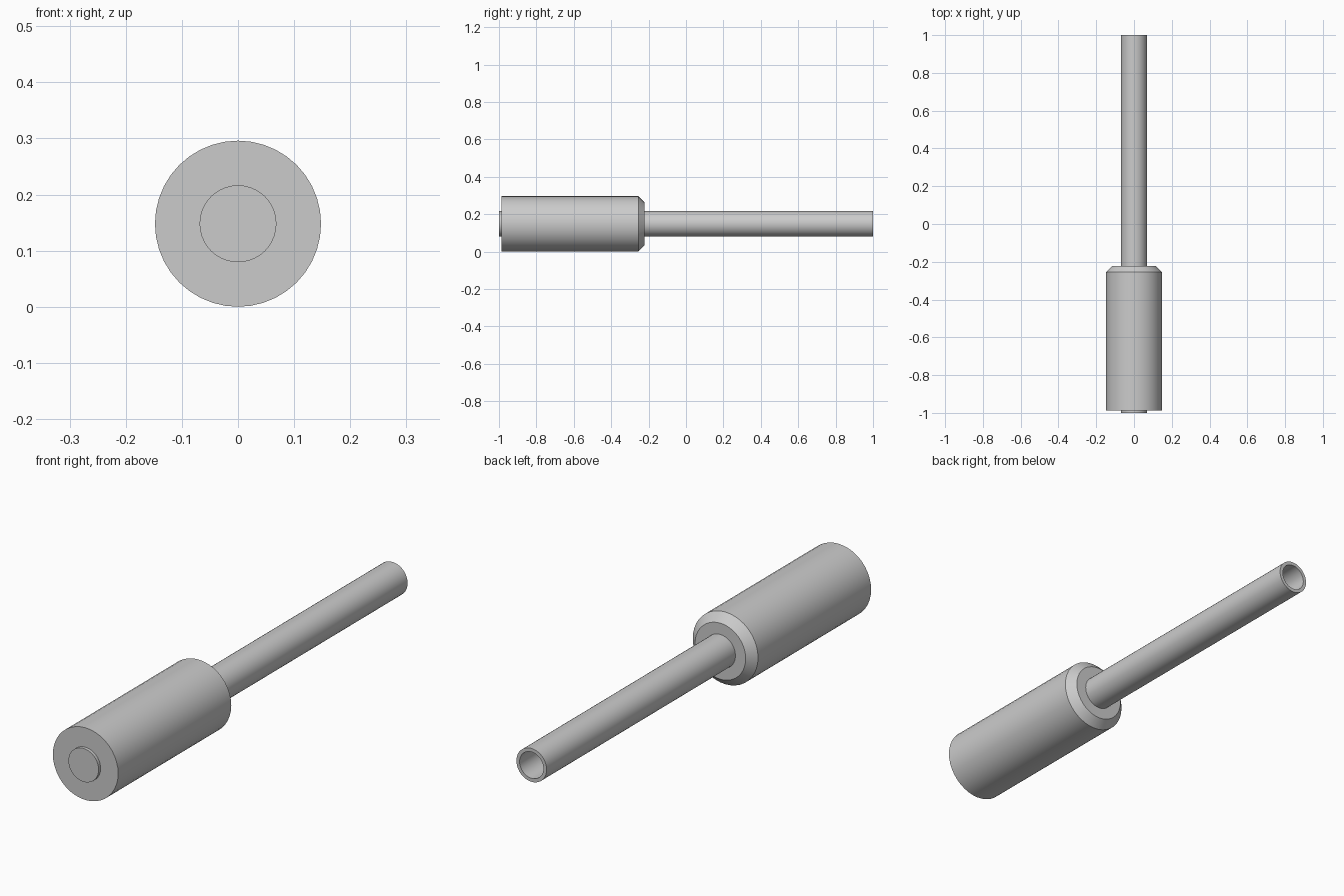
import bpy
import math

cube = bpy.data.objects.get("Cube")
if cube:
    bpy.data.objects.remove(cube, do_unlink=True)

AXIS_Z = 0.148
SIDES = 40

grey = bpy.data.materials.new("plain grey")
grey.use_nodes = True
colour = (0.6, 0.6, 0.6, 1)
grey.diffuse_color = colour
grey.node_tree.nodes["Principled BSDF"].inputs["Base Color"].default_value = colour


def lathe(name, profile):
    """Turn a (radius, y) profile around the long axis; radius 0 closes an end."""
    verts, faces, rings = [], [], []
    for r, y in profile:
        count = SIDES if r > 0 else 1
        rings.append(range(len(verts), len(verts) + count))
        for i in range(count):
            a = math.tau * i / SIDES
            verts.append((r * math.sin(a), y, AXIS_Z + r * math.cos(a)))
    for lower, upper in zip(rings, rings[1:]):
        for i in range(SIDES):
            j = (i + 1) % SIDES
            if len(lower) == 1:
                faces.append((lower[0], upper[j], upper[i]))
            elif len(upper) == 1:
                faces.append((lower[i], lower[j], upper[0]))
            else:
                faces.append((lower[i], lower[j], upper[j], upper[i]))
    mesh = bpy.data.meshes.new(name)
    mesh.from_pydata(verts, [], faces)
    mesh.materials.append(grey)
    obj = bpy.data.objects.new(name, mesh)
    bpy.context.collection.objects.link(obj)
    bpy.ops.object.select_all(action="DESELECT")
    obj.select_set(True)
    bpy.context.view_layer.objects.active = obj
    # Consistent outward normals
    bpy.ops.object.mode_set(mode="EDIT")
    bpy.ops.mesh.select_all(action="SELECT")
    bpy.ops.mesh.normals_make_consistent(inside=False)
    bpy.ops.object.mode_set(mode="OBJECT")
    bpy.ops.object.shade_smooth_by_angle(angle=math.radians(30))
    return obj


# Thick sleeve with a chamfered back rim, fitted around the tube
lathe("sleeve", [(0.068, -0.987), (0.148, -0.987), (0.148, -0.255),
                 (0.115, -0.222), (0.068, -0.222), (0.068, -0.987)])

# Long tube, closed at the front and open at the back
lathe("tube", [(0, -1), (0.0685, -1), (0.0685, 1),
               (0.054, 1), (0.054, -0.975), (0, -0.975)])
